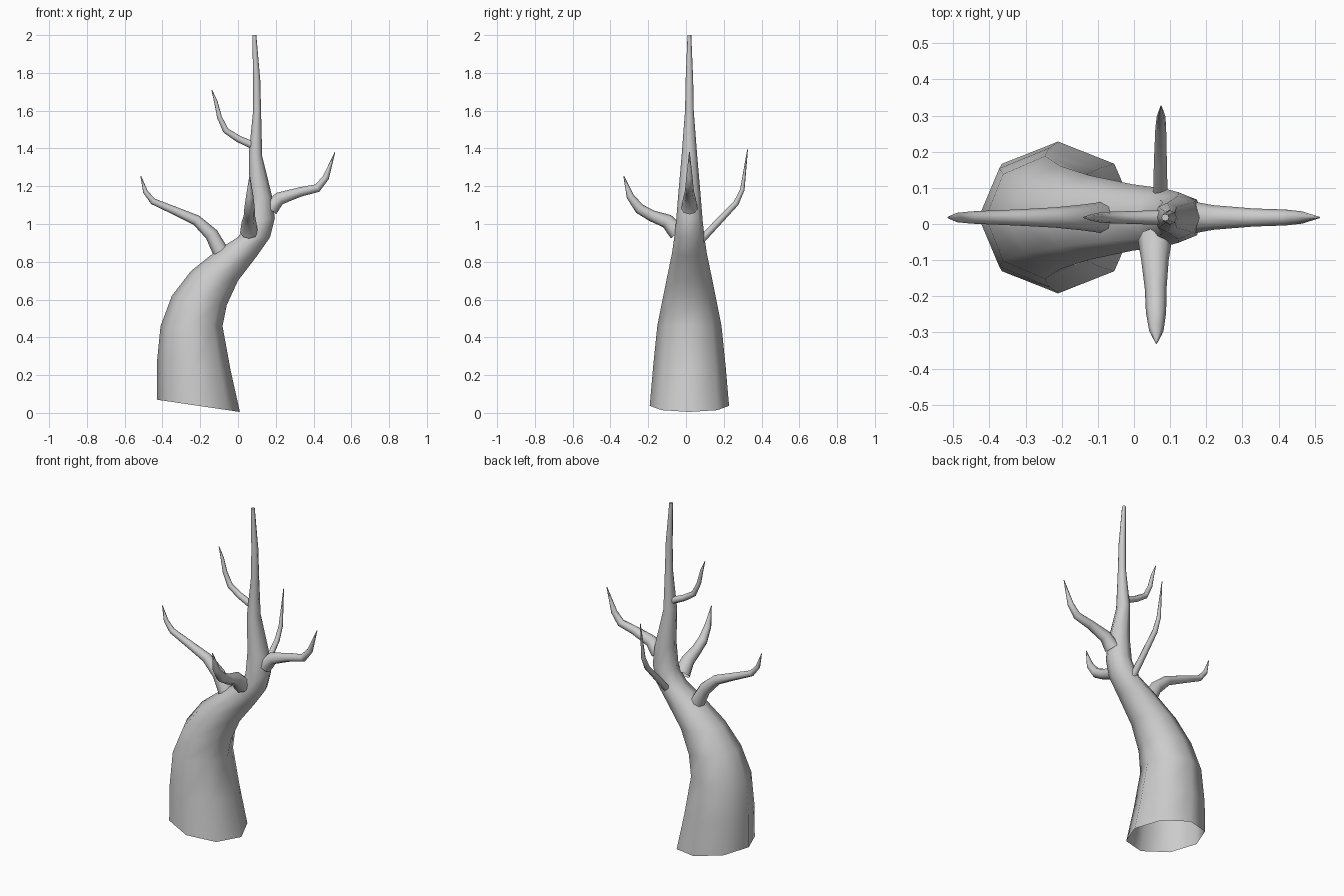
import bpy, bmesh, math
from mathutils import Vector

if "Cube" in bpy.data.objects:
    bpy.data.objects.remove(bpy.data.objects["Cube"])

SIDES = 8
CY = 0.018  # depth of the trunk's mid plane


def skin(name, rings, cap_start=False):
    """Join a list of vertex rings into a smooth tube with a closed tip."""
    bm = bmesh.new()
    loops = [[bm.verts.new(p) for p in ring] for ring in rings]
    for a, b in zip(loops, loops[1:]):
        for i in range(SIDES):
            j = (i + 1) % SIDES
            bm.faces.new((a[i], a[j], b[j], b[i]))
    bm.faces.new(loops[-1])
    if cap_start:
        bm.faces.new(loops[0][::-1])
    bmesh.ops.recalc_face_normals(bm, faces=bm.faces)
    mesh = bpy.data.meshes.new(name)
    bm.to_mesh(mesh)
    bm.free()
    obj = bpy.data.objects.new(name, mesh)
    bpy.context.collection.objects.link(obj)
    bpy.ops.object.select_all(action='DESELECT')
    obj.select_set(True)
    bpy.context.view_layer.objects.active = obj
    bpy.ops.object.shade_smooth_by_angle(angle=math.radians(60))
    return obj


def ring(center, u, v):
    steps = [math.tau * i / SIDES for i in range(SIDES)]
    return [center + u * math.cos(a) + v * math.sin(a) for a in steps]


def branch(name, points):
    """points: (x, y, z, radius) along the limb, which bends in one plane."""
    path = [Vector(p[:3]) for p in points]
    chord = path[-1] - path[0]
    side = chord.cross(Vector((0, 0, 1))).normalized()
    rings = []
    for i, p in enumerate(path):
        tangent = path[min(i + 1, len(path) - 1)] - path[max(i - 1, 0)]
        u = side.cross(tangent).normalized()
        r = points[i][3]
        rings.append(ring(p, u * r, side * r))
    return skin(name, rings)


# Trunk: left x, left z, right x, right z, half depth (open at the bottom)
profile = [
    (-0.43, 0.07, 0.01, 0.005, 0.21),
    (-0.43, 0.26, -0.04, 0.23, 0.192),
    (-0.41, 0.46, -0.082, 0.46, 0.17),
    (-0.35, 0.62, -0.06, 0.57, 0.143),
    (-0.25, 0.75, 0.00, 0.70, 0.117),
    (-0.11, 0.862, 0.10, 0.83, 0.092),
    (0.00, 0.93, 0.17, 0.93, 0.08),
    (0.05, 1.01, 0.195, 1.03, 0.07),
    (0.062, 1.15, 0.182, 1.14, 0.06),
    (0.057, 1.37, 0.128, 1.36, 0.041),
    (0.08, 1.60, 0.122, 1.60, 0.023),
    (0.08, 1.76, 0.118, 1.76, 0.02),
    (0.076, 2.0, 0.097, 2.0, 0.01),
]
trunk_rings = []
for lx, lz, rx, rz, depth in profile:
    left, right = Vector((lx, CY, lz)), Vector((rx, CY, rz))
    trunk_rings.append(ring((left + right) / 2, (right - left) / 2,
                            Vector((0, depth, 0))))
skin("trunk", trunk_rings)

# Limbs in the front plane
branch("left_branch", [
    (-0.09, CY, 0.85, 0.043), (-0.14, CY, 0.945, 0.036),
    (-0.22, CY, 1.02, 0.028), (-0.33, CY, 1.068, 0.022),
    (-0.45, CY, 1.12, 0.017), (-0.49, CY, 1.17, 0.013),
    (-0.515, CY, 1.255, 0.002)])
branch("right_branch", [
    (0.17, CY, 1.08, 0.043), (0.22, CY, 1.135, 0.034),
    (0.33, CY, 1.17, 0.025), (0.42, CY, 1.19, 0.022),
    (0.465, CY, 1.245, 0.017), (0.513, CY, 1.38, 0.002)])
branch("upper_branch", [
    (0.07, CY, 1.42, 0.02), (0.0, CY, 1.452, 0.018),
    (-0.065, CY, 1.495, 0.016), (-0.098, CY, 1.565, 0.013),
    (-0.118, CY, 1.65, 0.009), (-0.139, CY, 1.71, 0.002)])

# Limbs reaching to the front and the back
branch("front_branch", [
    (0.058, -0.045, 0.955, 0.047), (0.058, -0.10, 1.015, 0.038),
    (0.06, -0.18, 1.043, 0.03), (0.061, -0.245, 1.08, 0.028),
    (0.062, -0.295, 1.145, 0.02), (0.062, -0.33, 1.255, 0.002)])
branch("back_branch", [
    (0.073, 0.08, 0.915, 0.02), (0.073, 0.17, 1.01, 0.018),
    (0.074, 0.265, 1.11, 0.015), (0.075, 0.298, 1.18, 0.012),
    (0.075, 0.326, 1.395, 0.002)])
